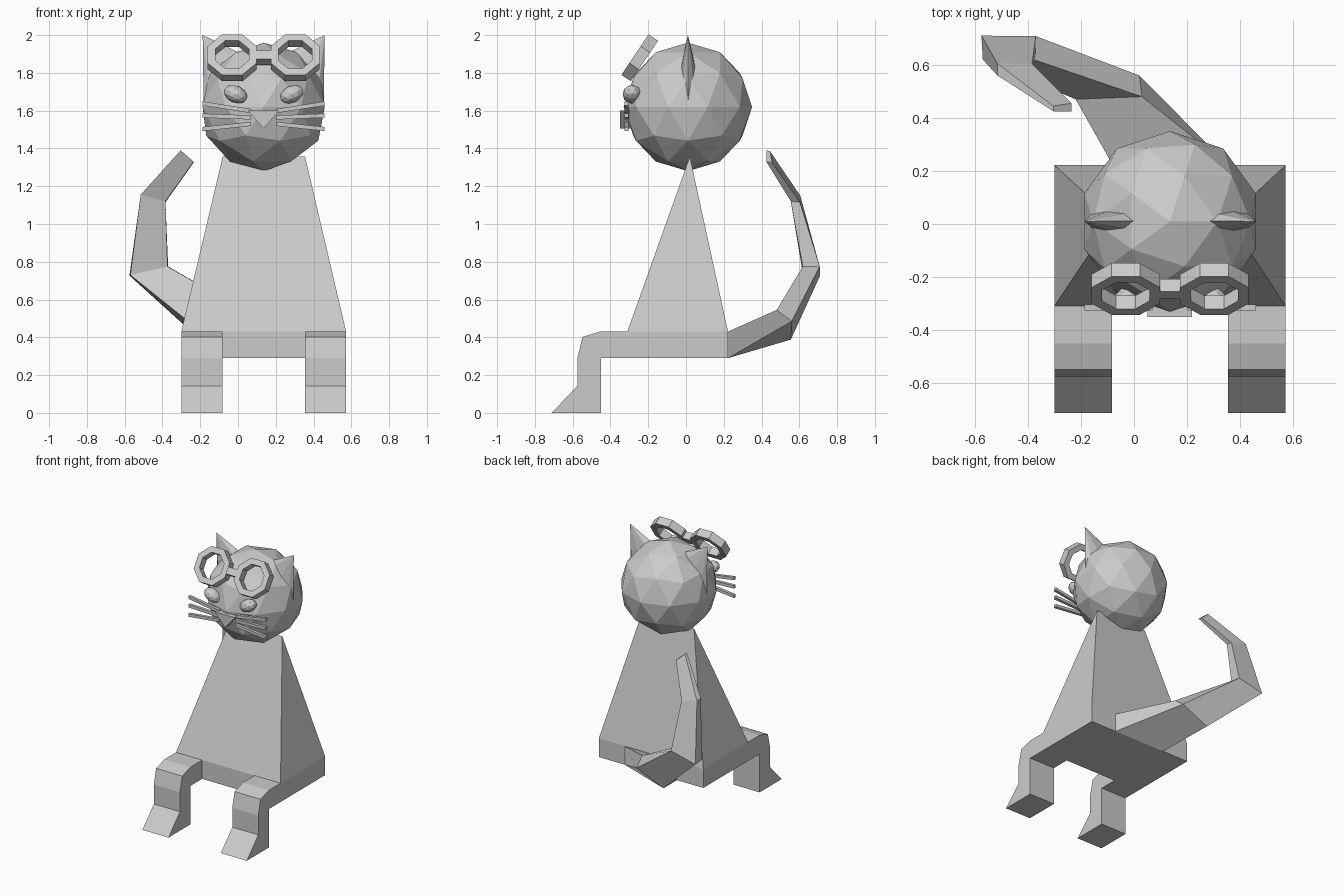
import bpy, bmesh
from math import pi, cos, sin, radians
from mathutils import Vector, Matrix

if "Cube" in bpy.data.objects:
    bpy.data.objects.remove(bpy.data.objects["Cube"])

CX = 0.136  # symmetry line of head and body


def mirror(p):
    return Vector((2 * CX - p[0], p[1], p[2]))


def finish(name, bm):
    bmesh.ops.remove_doubles(bm, verts=bm.verts, dist=1e-4)
    bmesh.ops.dissolve_degenerate(bm, edges=bm.edges, dist=1e-4)
    bmesh.ops.recalc_face_normals(bm, faces=bm.faces)
    me = bpy.data.meshes.new(name)
    bm.to_mesh(me)
    bm.free()
    ob = bpy.data.objects.new(name, me)
    bpy.context.collection.objects.link(ob)
    return ob


def loft(name, rings, closed=False):
    """Skin a list of point rings; cap the ends unless closed."""
    bm = bmesh.new()
    vs = [[bm.verts.new(p) for p in r] for r in rings]
    n = len(rings[0])
    pairs = list(zip(vs, vs[1:])) + ([(vs[-1], vs[0])] if closed else [])
    for a, b in pairs:
        for i in range(n):
            j = (i + 1) % n
            bm.faces.new((a[i], a[j], b[j], b[i]))
    if not closed:
        bm.faces.new(vs[0])
        bm.faces.new(vs[-1])
    return finish(name, bm)


def rect(x0, x1, y0, y1, z):
    return [(x0, y0, z), (x1, y0, z), (x1, y1, z), (x0, y1, z)]


def ico(name, radius, matrix):
    bm = bmesh.new()
    bmesh.ops.create_icosphere(bm, subdivisions=2, radius=radius, matrix=matrix)
    return finish(name, bm)


# Torso: slab base rising to a ridge
loft("torso", [rect(-0.30, 0.572, -0.31, 0.222, 0.29),
               rect(-0.30, 0.572, -0.31, 0.222, 0.432),
               rect(-0.081, 0.355, 0.02, 0.0205, 1.357)])

# Legs: side profile extruded across x
leg = [(-0.31, 0.29), (-0.45, 0.29), (-0.45, 0), (-0.712, 0), (-0.575, 0.143),
       (-0.575, 0.29), (-0.548, 0.402), (-0.45, 0.432), (-0.31, 0.432)]
for name, x0, x1 in (("left_leg", -0.30, -0.082), ("right_leg", 0.355, 0.572)):
    loft(name, [[(x, y, z) for y, z in leg] for x in (x0, x1)])

# Tail: sections ordered left inner, right inner, right outer, left outer
loft("tail", [
    [(-0.08, 0.222, 0.43), (0.355, 0.222, 0.43), (0.355, 0.222, 0.29), (-0.08, 0.222, 0.29)],
    [(-0.22, 0.47, 0.45), (0.03, 0.48, 0.545), (0.02, 0.56, 0.485), (-0.20, 0.555, 0.388)],
    [(-0.57, 0.62, 0.73), (-0.373, 0.618, 0.775), (-0.37, 0.708, 0.775), (-0.575, 0.71, 0.727)],
    [(-0.515, 0.56, 1.155), (-0.384, 0.555, 1.12), (-0.384, 0.603, 1.115), (-0.515, 0.605, 1.15)],
    [(-0.304, 0.425, 1.39), (-0.235, 0.425, 1.33), (-0.235, 0.455, 1.325), (-0.304, 0.445, 1.385)]])

# Head
ico("head", 0.34, Matrix.Translation((CX, 0.01, 1.62)))

for side in ("left", "right"):
    flip = (lambda p: Vector(p)) if side == "left" else mirror

    # Ear: flattened cone leaning outward
    tip, mid = Vector((-0.187, 0.01, 2.0)), Vector((-0.07, 0.012, 1.765))
    major, minor = Vector((0.112, 0, 0.125)), Vector((0, 0.05, 0))
    base = [mid + major * cos(pi * i / 4) + minor * sin(pi * i / 4) for i in range(8)]
    loft(side + "_ear", [[flip(p) for p in base], [flip(tip)] * 8])

    # Eye: tilted almond
    s = 1 if side == "left" else -1
    ico(side + "_eye", 1.0,
        Matrix.Translation(flip((-0.013, -0.285, 1.687)))
        @ Matrix.Rotation(radians(25 * s), 4, 'Y')
        @ Matrix.Diagonal((0.067, 0.05, 0.045, 1)))

    # Whiskers: thin square bars
    h = 0.011
    for k, (zo, zi) in enumerate(((1.638, 1.598), (1.574, 1.564), (1.503, 1.53))):
        loft(f"{side}_whisker_{k + 1}",
             [[flip((x, -0.315 + a * h, z + b * h))
               for a, b in ((-1, -1), (1, -1), (1, 1), (-1, 1))]
              for x, z in ((-0.187, zo), (0.07, zi))])

# Nose: triangular prism
loft("nose", [[(0.05, y, 1.602), (0.219, y, 1.602), (CX, y, 1.505)] for y in (-0.35, -0.27)])

# Goggles: octagonal rims and a bridge in a tilted frame
tilt = Matrix.Translation((CX, -0.245, 1.88)) @ Matrix.Rotation(radians(-34), 4, 'X')
for name, cx in (("left_rim", -0.167), ("right_rim", 0.167)):
    rings = []
    for i in range(8):
        a = pi / 8 + i * pi / 4
        rings.append([tilt @ Vector((cx + r * cos(a), y, r * sin(a)))
                      for r, y in ((0.14, -0.03), (0.14, 0.03), (0.096, 0.03), (0.096, -0.03))])
    loft(name, rings, closed=True)
loft("bridge", [[tilt @ Vector((x, y, z)) for y, z in
                 ((-0.028, -w), (0.028, -w), (0.028, w), (-0.028, w))]
                for x, w in ((-0.075, 0.05), (-0.035, 0.026), (0.035, 0.026), (0.075, 0.05))])
